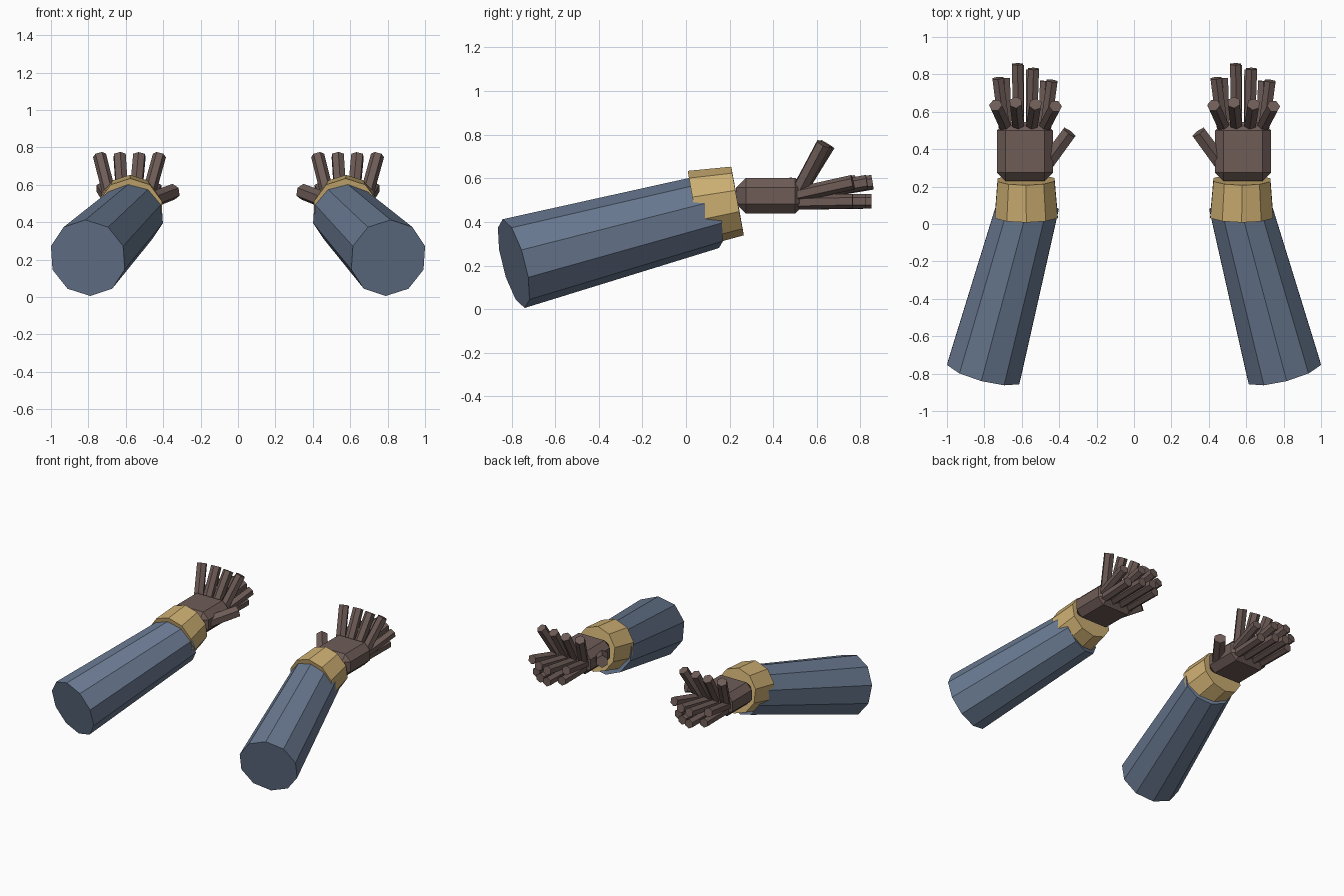
import bpy, bmesh, math
from mathutils import Vector

if "Cube" in bpy.data.objects:
    bpy.data.objects.remove(bpy.data.objects["Cube"])


def material(name, hex_code):
    def lin(c):
        return c / 12.92 if c <= 0.04045 else ((c + 0.055) / 1.055) ** 2.4
    m = bpy.data.materials.new(name)
    rgb = [lin(int(hex_code[i:i + 2], 16) / 255) for i in (0, 2, 4)]
    m.diffuse_color = (*rgb, 1)
    m.use_nodes = True
    m.node_tree.nodes["Principled BSDF"].inputs["Base Color"].default_value = m.diffuse_color
    return m


CLOTH = material("slate_blue_cloth", "6A7A92")
GOLD = material("dull_gold", "CCAE72")
SKIN = material("dark_brown_skin", "6E5C57")


def add_object(name, bm, mat):
    bmesh.ops.recalc_face_normals(bm, faces=bm.faces)
    me = bpy.data.meshes.new(name)
    bm.to_mesh(me)
    bm.free()
    me.materials.append(mat)
    ob = bpy.data.objects.new(name, me)
    bpy.context.collection.objects.link(ob)
    return ob


def frustum(bm, a, b, ra, rb, sides):
    """Capped tapered prism from a to b, with one corner on the upper side."""
    a, b = Vector(a), Vector(b)
    axis = (b - a).normalized()
    side = axis.cross(Vector((0, 0, 1))).normalized()
    up = side.cross(axis)
    rings = []
    for c, r in ((a, ra), (b, rb)):
        ring = []
        for i in range(sides):
            t = 2 * math.pi * i / sides
            ring.append(bm.verts.new(c + r * (math.cos(t) * up + math.sin(t) * side)))
        rings.append(ring)
    for i in range(sides):
        j = (i + 1) % sides
        bm.faces.new((rings[0][i], rings[0][j], rings[1][j], rings[1][i]))
    bm.faces.new(rings[0])
    bm.faces.new(rings[1])


HAND_X = 0.583
# finger rows: base z, tip z, tip radius, and (base dx, tip dx, tip y) per finger
ROWS = {
    "raised": (0.53, 0.757, 0.036, [(-0.10, -0.157, 0.635), (-0.035, -0.05, 0.65),
                                    (0.035, 0.056, 0.64), (0.10, 0.163, 0.63)]),
    "upper": (0.525, 0.582, 0.034, [(-0.11, -0.145, 0.78), (-0.035, -0.04, 0.855),
                                    (0.035, 0.046, 0.83), (0.11, 0.145, 0.765)]),
    "lower": (0.49, 0.495, 0.034, [(-0.10, -0.11, 0.78), (-0.035, -0.035, 0.85),
                                   (0.035, 0.036, 0.825), (0.10, 0.11, 0.765)]),
}

for label, s in (("left", -1), ("right", 1)):
    # tapered sleeve
    bm = bmesh.new()
    frustum(bm, (s * 0.803, -0.79, 0.209), (s * 0.563, 0.11, 0.447), 0.21, 0.172, 10)
    add_object(label + "_sleeve", bm, CLOTH)

    # cuff band
    bm = bmesh.new()
    frustum(bm, (s * 0.576, 0.04, 0.46), (s * 0.577, 0.236, 0.496), 0.177, 0.16, 10)
    add_object(label + "_cuff", bm, GOLD)

    # chamfered palm
    bm = bmesh.new()
    bmesh.ops.create_cube(bm, size=1)
    for v in bm.verts:
        v.co = Vector((s * HAND_X + v.co.x * 0.30, 0.387 + v.co.y * 0.315, 0.52 + v.co.z * 0.165))
    bmesh.ops.bevel(bm, geom=bm.edges[:], offset=0.045, segments=1, affect='EDGES')
    add_object(label + "_palm", bm, SKIN)

    # thumb, pointing towards the other hand
    bm = bmesh.new()
    frustum(bm, (s * 0.47, 0.32, 0.515), (s * 0.345, 0.49, 0.563), 0.045, 0.043, 6)
    add_object(label + "_thumb", bm, SKIN)

    # three rows of four fingers, in the same order on both hands
    for row, (z0, z1, r, fingers) in ROWS.items():
        bm = bmesh.new()
        for dx0, dx1, y1 in fingers:
            frustum(bm, (s * HAND_X + dx0, 0.51, z0), (s * HAND_X + dx1, y1, z1), r, r, 6)
        add_object(f"{label}_{row}_fingers", bm, SKIN)
